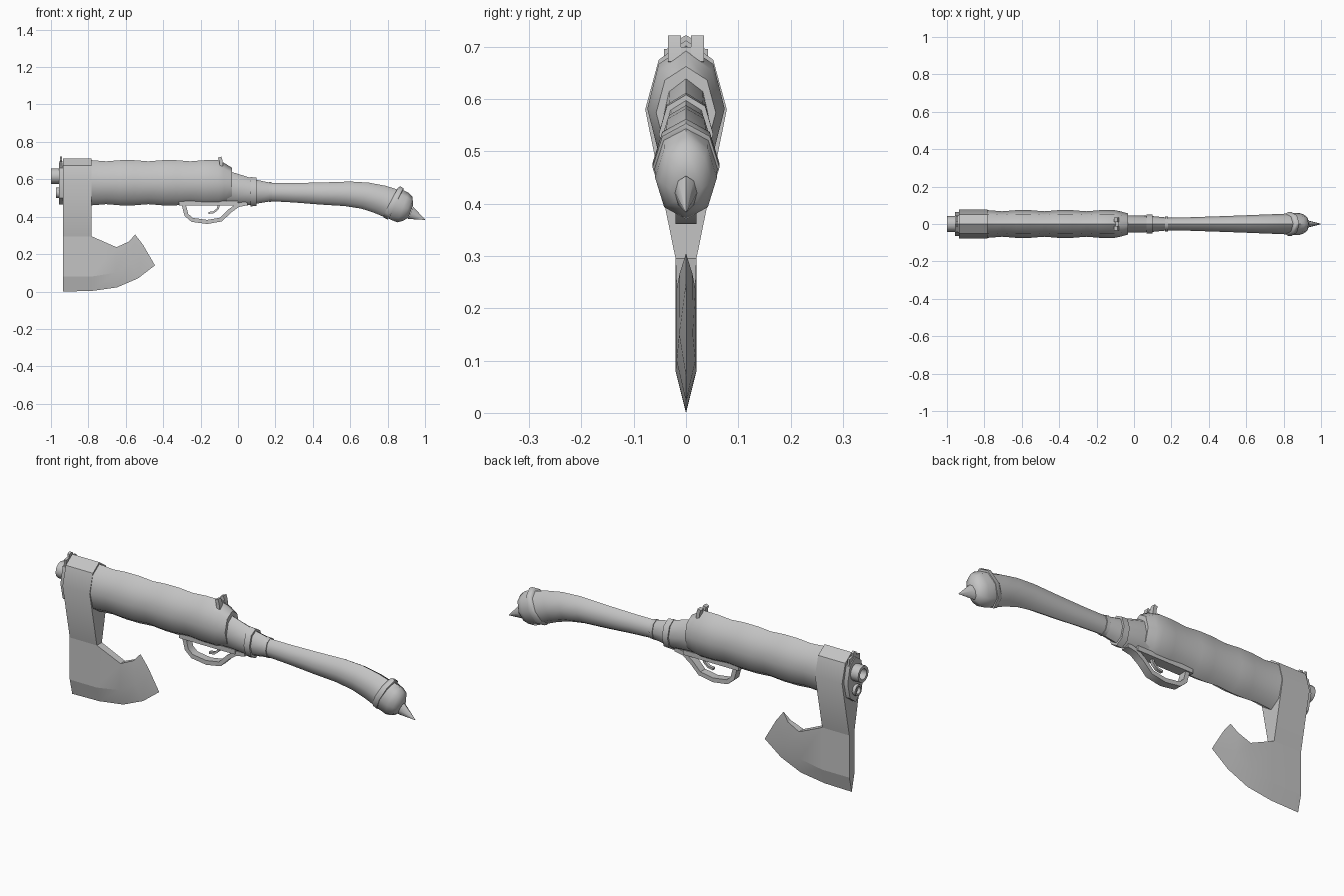
import bpy, bmesh
from math import sin, cos, pi, radians

cube = bpy.data.objects.get("Cube")
if cube:
    bpy.data.objects.remove(cube)

grey = bpy.data.materials.new("worn_grey")
grey.use_nodes = True
colour = (0.55, 0.55, 0.55, 1)
grey.diffuse_color = colour
grey.node_tree.nodes["Principled BSDF"].inputs["Base Color"].default_value = colour


def finish(name, bm, angle=30):
    bmesh.ops.remove_doubles(bm, verts=bm.verts, dist=0.0002)
    bmesh.ops.recalc_face_normals(bm, faces=bm.faces)
    mesh = bpy.data.meshes.new(name)
    bm.to_mesh(mesh)
    bm.free()
    mesh.materials.append(grey)
    obj = bpy.data.objects.new(name, mesh)
    bpy.context.collection.objects.link(obj)
    bpy.ops.object.select_all(action='DESELECT')
    obj.select_set(True)
    bpy.context.view_layer.objects.active = obj
    bpy.ops.object.shade_smooth_by_angle(angle=radians(angle))
    return obj


def skin(name, rings, angle=30):
    """Join closed rings of points and cap both ends."""
    bm = bmesh.new()
    loops = [[bm.verts.new(p) for p in ring] for ring in rings]
    n = len(rings[0])
    for a, b in zip(loops, loops[1:]):
        for i in range(n):
            j = (i + 1) % n
            bm.faces.new((a[i], a[j], b[j], b[i]))
    bm.faces.new(loops[0])
    bm.faces.new(loops[-1])
    return finish(name, bm, angle)


def loft(name, stations, sides=8, angle=60):
    """Each station: top x, top z, bottom x, bottom z, half width."""
    rings = []
    for xt, zt, xb, zb, w in stations:
        rings.append([((xt + xb) / 2 + (xt - xb) / 2 * cos(a), w * sin(a),
                       (zt + zb) / 2 + (zt - zb) / 2 * cos(a))
                      for a in (2 * pi * k / sides for k in range(sides))])
    return skin(name, rings, angle)


def upright(stations):
    return [(x, t, x, b, w) for x, t, b, w in stations]


def tube(name, z, r, x0, x1):
    """Open muzzle with a bore."""
    st = [(x1, r), (x0, r), (x0, r * 0.65), (x0 + 0.04, r * 0.65)]
    return loft(name, upright([(x, z + q, z - q, q) for x, q in st]), 12, 40)


def ribbon(name, path, thick, width):
    """Strip of rectangular section swept along an x-z path."""
    rings = []
    for i, (x, z) in enumerate(path):
        a, b = path[max(i - 1, 0)], path[min(i + 1, len(path) - 1)]
        dx, dz = b[0] - a[0], b[1] - a[1]
        d = (dx * dx + dz * dz) ** 0.5 * 2 / thick
        nx, nz = -dz / d, dx / d
        rings.append([(x + s * nx, y * width, z + s * nz)
                      for s, y in ((1, 1), (1, -1), (-1, -1), (-1, 1))])
    return skin(name, rings, 35)


def prism(name, half, x0, x1):
    """Mirror a y-z half profile and extrude along x."""
    loop = half + [(-y, z) for y, z in reversed(half) if y > 0]
    return skin(name, [[(x, y, z) for y, z in loop] for x in (x0, x1)])


# Wrapped main body, slightly uneven along its length
body = []
for i in range(12):
    s = 0.003 * (-1 if i % 3 == 0 else 1)
    body.append((-0.93 + i * 0.075, 0.699 + s, 0.464 - s, 0.071 + s))
body += [(-0.075, 0.688, 0.468, 0.068), (-0.033, 0.662, 0.485, 0.057)]
loft("main_body", upright(body))

# Axe collar and neck wrapping the muzzle end
prism("axe_collar", [(0, 0.712), (0.052, 0.675), (0.078, 0.58), (0.02, 0.295)], -0.935, -0.782)

# Axe blade: columns of (top, bevel line, cutting edge), with half thickness
columns = [((-0.935, 0.295, 0.02), (-0.935, 0.08, 0.02), (-0.935, 0, 0)),
           ((-0.782, 0.295, 0.02), (-0.782, 0.08, 0.02), (-0.782, 0.003, 0)),
           ((-0.65, 0.237, 0.018), (-0.655, 0.1, 0.018), (-0.647, 0.022, 0)),
           ((-0.583, 0.267, 0.012), (-0.57, 0.15, 0.013), (-0.535, 0.07, 0)),
           ((-0.55, 0.305, 0), (-0.508, 0.25, 0), (-0.444, 0.14, 0))]
skin("axe_blade", [[(x, y, z) for x, z, y in col] + [(x, -y, z) for x, z, y in reversed(col)]
                   for col in columns], 12)

# Muzzle plate, barrels and front sight
loft("muzzle_plate", upright([(-0.957, 0.69, 0.47, 0.058), (-0.957, 0.695, 0.465, 0.064),
                              (-0.93, 0.695, 0.465, 0.064)]), 8, 30)
tube("upper_barrel", 0.617, 0.042, -1.0, -0.93)
tube("lower_barrel", 0.528, 0.028, -0.973, -0.93)
prism("front_sight", [(0, 0.722), (0.014, 0.714), (0.014, 0.70), (0.042, 0.695), (0.042, 0.66)],
      -0.952, -0.94)

# Rear sight: two posts and a bridge
for side, label in ((1, "left"), (-1, "right")):
    post = ribbon("rear_sight_" + label, [(-0.088, 0.67), (-0.092, 0.70), (-0.098, 0.718)], 0.018, 0.012)
    post.location.y = side * 0.022
ribbon("rear_sight_bridge", [(-0.09, 0.68), (-0.092, 0.698)], 0.016, 0.03)

# Wrist with its two bands
loft("wrist", upright([(-0.06, 0.645, 0.465, 0.046), (-0.03, 0.638, 0.468, 0.046),
                       (0.07, 0.607, 0.462, 0.044), (0.10, 0.597, 0.47, 0.042),
                       (0.18, 0.58, 0.483, 0.034)]))
for name, x0, x1, t, b, w in (("wide_band", 0.068, 0.1, 0.612, 0.455, 0.052),
                              ("narrow_band", 0.165, 0.183, 0.587, 0.478, 0.039)):
    loft(name, upright([(x0, t, b, w), (x1, t - 0.004, b + 0.003, w)]))

# Curved grip
loft("grip", [(0.175, 0.58, 0.175, 0.483, 0.034), (0.3, 0.58, 0.3, 0.476, 0.036),
              (0.45, 0.583, 0.44, 0.465, 0.041), (0.6, 0.588, 0.57, 0.457, 0.046),
              (0.7, 0.582, 0.66, 0.443, 0.05), (0.79, 0.565, 0.73, 0.42, 0.053),
              (0.87, 0.54, 0.79, 0.395, 0.056)])

# Pommel collar, cap and spike
loft("pommel_band", [(0.855, 0.555, 0.775, 0.403, 0.058), (0.868, 0.562, 0.782, 0.393, 0.064),
                     (0.884, 0.553, 0.80, 0.385, 0.064), (0.884, 0.545, 0.80, 0.392, 0.058)])
loft("pommel_cap", [(0.875, 0.547, 0.805, 0.389, 0.06), (0.912, 0.528, 0.852, 0.37, 0.059),
                    (0.933, 0.507, 0.885, 0.379, 0.05), (0.936, 0.46, 0.91, 0.395, 0.03)])
loft("pommel_spike", [(0.937, 0.453, 0.908, 0.388, 0.021), (1.0, 0.385, 0.999, 0.383, 0.001)], 8, 50)

# Trigger guard, trigger and floor plate
ribbon("trigger_guard", [(-0.293, 0.475), (-0.276, 0.41), (-0.245, 0.383), (-0.165, 0.372),
                         (-0.09, 0.385), (-0.045, 0.43), (0.0, 0.462), (0.05, 0.472)], 0.022, 0.02)
ribbon("trigger", [(-0.1, 0.47), (-0.108, 0.442), (-0.13, 0.424), (-0.158, 0.42)], 0.011, 0.008)
ribbon("floor_plate", [(-0.315, 0.472), (0.0, 0.472)], 0.024, 0.026)
